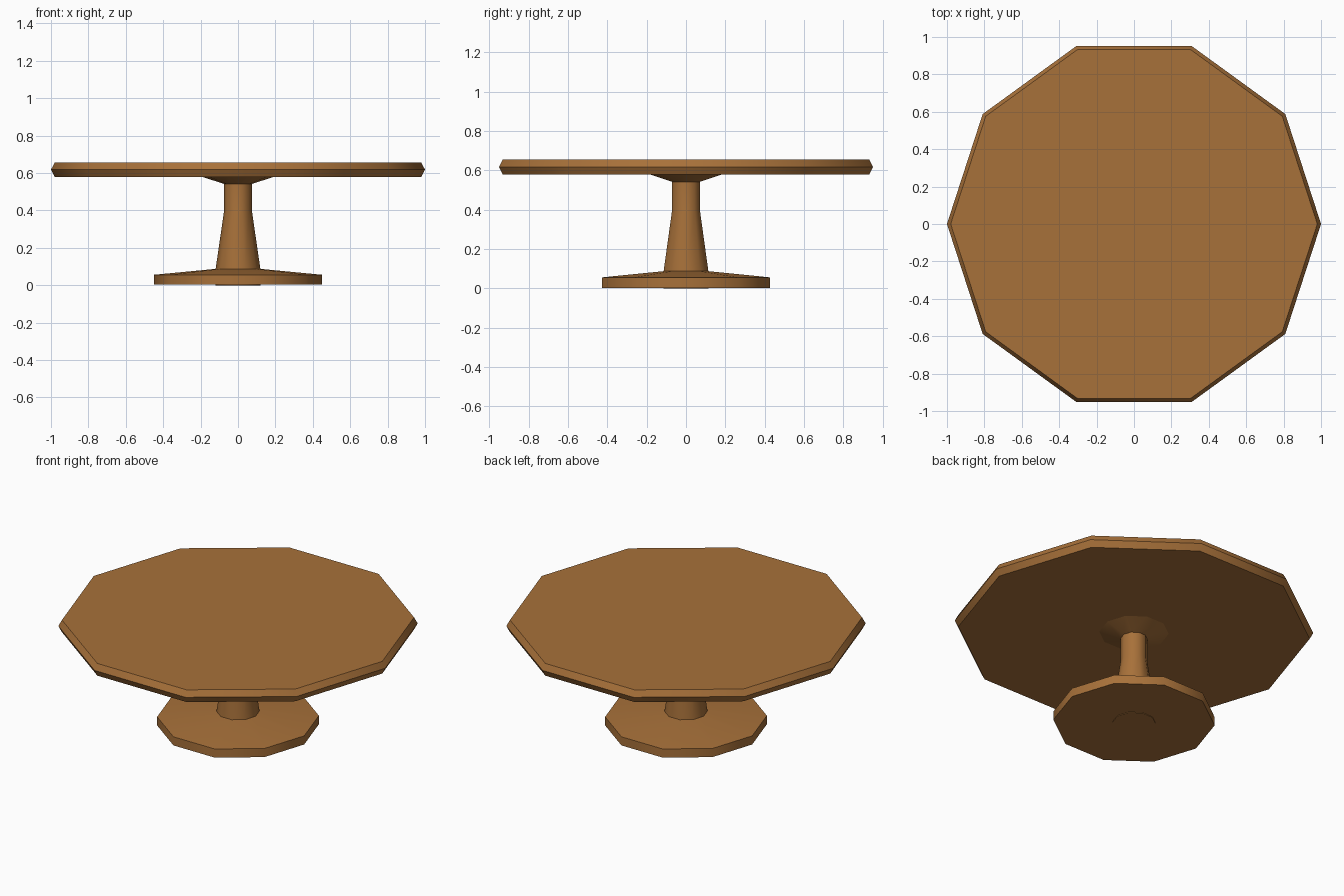
import bpy, bmesh, math

if "Cube" in bpy.data.objects:
    bpy.data.objects.remove(bpy.data.objects["Cube"])

SIDES = 10
wood = bpy.data.materials.new("warm_brown_wood")
wood.diffuse_color = (0.39, 0.165, 0.042, 1)
wood.use_nodes = True
wood.node_tree.nodes["Principled BSDF"].inputs["Base Color"].default_value = wood.diffuse_color


def lathe(name, profile):
    """Ten-sided solid from (radius, z) rings, bottom to top, capped."""
    bm = bmesh.new()
    rings = []
    for r, z in profile:
        rings.append([bm.verts.new((r * math.cos(math.tau * i / SIDES),
                                    r * math.sin(math.tau * i / SIDES), z))
                      for i in range(SIDES)])
    for low, high in zip(rings, rings[1:]):
        for i in range(SIDES):
            j = (i + 1) % SIDES
            bm.faces.new((low[i], low[j], high[j], high[i]))
    bm.faces.new(rings[0][::-1])
    bm.faces.new(rings[-1])
    mesh = bpy.data.meshes.new(name)
    bm.to_mesh(mesh)
    bm.free()
    mesh.materials.append(wood)
    obj = bpy.data.objects.new(name, mesh)
    bpy.context.collection.objects.link(obj)
    # soft column and rim, crisp caps
    bpy.ops.object.select_all(action='DESELECT')
    obj.select_set(True)
    bpy.context.view_layer.objects.active = obj
    bpy.ops.object.shade_smooth_by_angle(angle=math.radians(40))
    return obj


# Foot plate with a shallow sloping top
lathe("base", [(0.45, 0.003), (0.45, 0.056), (0.115, 0.088)])
# Tapered column flaring out under the top
lathe("column", [(0.12, 0.0), (0.12, 0.085), (0.074, 0.40),
                 (0.074, 0.542), (0.20, 0.582)])
# Table top with a pointed rim
lathe("table_top", [(0.98, 0.58), (1.0, 0.618), (0.98, 0.655)])
